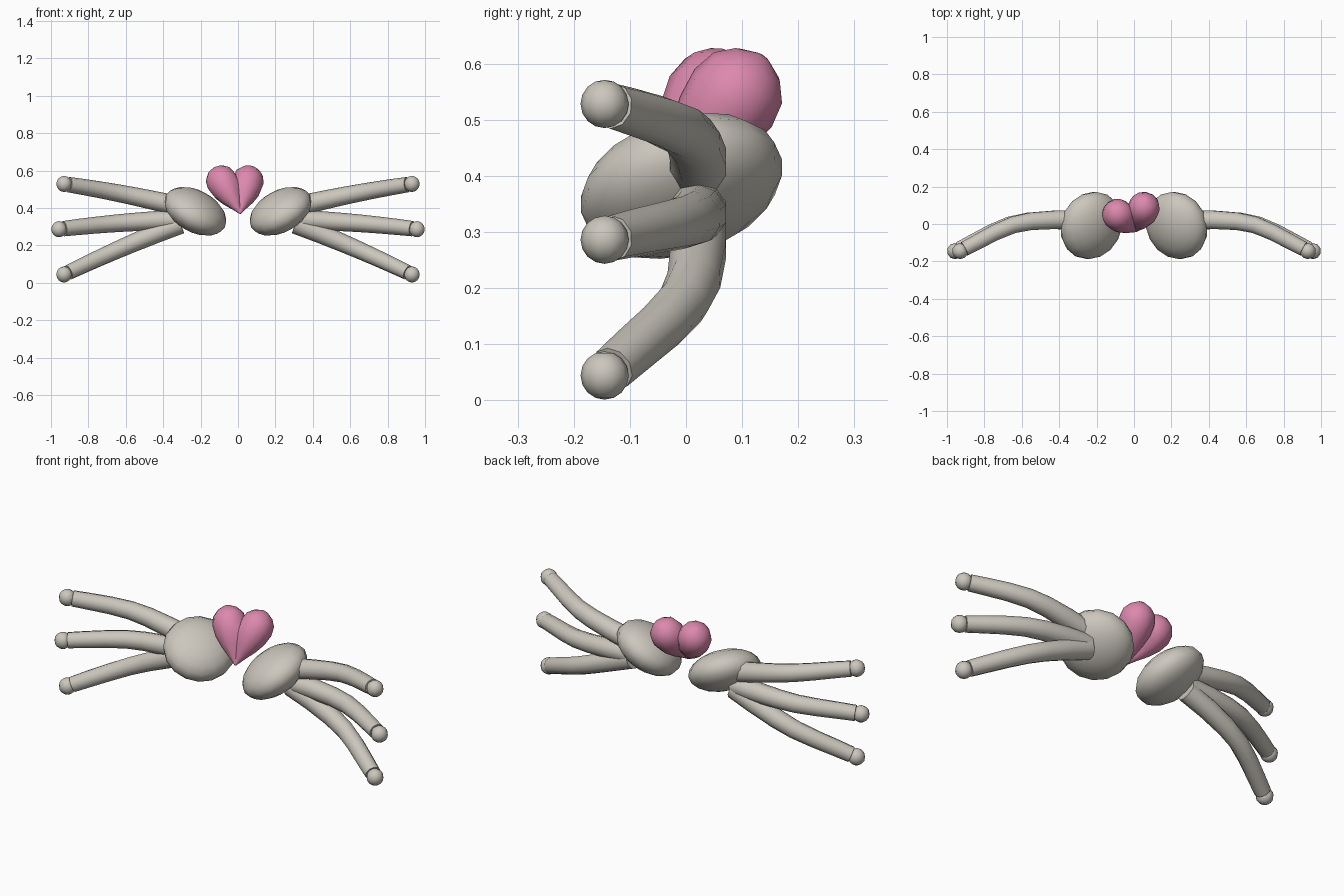
import bpy, bmesh, math
from mathutils import Vector, Matrix

cube = bpy.data.objects.get("Cube")
if cube:
    bpy.data.objects.remove(cube, do_unlink=True)


def material(name, rgb):
    mat = bpy.data.materials.new(name)
    mat.use_nodes = True
    mat.diffuse_color = (*rgb, 1)
    mat.node_tree.nodes["Principled BSDF"].inputs["Base Color"].default_value = (*rgb, 1)
    return mat


GREY = material("warm_grey", (0.60, 0.57, 0.51))
PINK = material("rose_pink", (0.72, 0.25, 0.42))


def finish(name, bm, mat, angle=50):
    bmesh.ops.recalc_face_normals(bm, faces=bm.faces)
    mesh = bpy.data.meshes.new(name)
    bm.to_mesh(mesh)
    bm.free()
    mesh.materials.append(mat)
    obj = bpy.data.objects.new(name, mesh)
    bpy.context.collection.objects.link(obj)
    bpy.ops.object.select_all(action='DESELECT')
    obj.select_set(True)
    bpy.context.view_layer.objects.active = obj
    bpy.ops.object.shade_smooth_by_angle(angle=math.radians(angle))
    return obj


def loft(bm, centres, radii, sides):
    """Closed tube through the centres, one ring per centre."""
    rings = []
    for i, c in enumerate(centres):
        d = centres[min(i + 1, len(centres) - 1)] - centres[max(i - 1, 0)]
        u = d.cross(Vector((0, 0, 1))).normalized()
        if u.length < 0.5:
            u = Vector((0, 1, 0))
        v = u.cross(d).normalized()
        rings.append([bm.verts.new(c + radii[i] * (math.cos(a) * u + math.sin(a) * v))
                      for a in (2 * math.pi * (k + 0.5) / sides for k in range(sides))])
    for r, s in zip(rings, rings[1:]):
        for k in range(sides):
            j = (k + 1) % sides
            bm.faces.new((r[k], r[j], s[j], s[k]))
    bm.faces.new(rings[0])
    bm.faces.new(rings[-1])


# Shared sideways sweep of the whiskers: (fraction of length, y)
SWEEP = [(0, 0.02), (0.2, 0.022), (0.4, 0.014), (0.55, -0.005),
         (0.7, -0.045), (0.85, -0.095), (1, -0.145)]
# Whisker root x, root z, tip x, tip z
WHISKERS = {"upper": (0.30, 0.405, 0.93, 0.528),
            "middle": (0.31, 0.337, 0.957, 0.286),
            "lower": (0.308, 0.315, 0.93, 0.044)}

for side, sx in (("left", 1), ("right", -1)):
    # Cheek pad: a flattened sphere tilted up and out
    bm = bmesh.new()
    bmesh.ops.create_uvsphere(bm, u_segments=16, v_segments=10, radius=1)
    bm.transform(Matrix.Translation((sx * 0.228, -0.008, 0.382))
                 @ Matrix.Rotation(math.radians(-29 * sx), 4, 'Y')
                 @ Matrix.Rotation(math.radians(17), 4, 'X')
                 @ Matrix.Diagonal((0.18, 0.187, 0.102, 1)))
    finish(f"{side}_cheek_pad", bm, GREY)

    for level, (x0, z0, x1, z1) in WHISKERS.items():
        # Tapered whisker, stopping just inside its end ball
        points = [Vector((sx * (x0 + (x1 - x0) * t), y,
                          z0 + (z1 - z0) * t + 0.03 * t * (1 - t))) for t, y in SWEEP]
        points[-1] = points[-1].lerp(points[-2], 0.25)
        bm = bmesh.new()
        loft(bm, points, [0.054 - 0.013 * t for t, y in SWEEP], 10)
        finish(f"{side}_{level}_whisker", bm, GREY)

        # Rounded whisker end
        bm = bmesh.new()
        bmesh.ops.create_uvsphere(bm, u_segments=10, v_segments=8, radius=0.043)
        bm.transform(Matrix.Translation((sx * x1, -0.145, z1)))
        finish(f"{side}_{level}_whisker_tip", bm, GREY)

# Heart nose: an egg tapering to a point, cut at the middle and mirrored
axis = Vector((0.074, 0, 0.212))
PROFILE = [(0, 0.004), (0.2, 0.026), (0.45, 0.056), (0.7, 0.078), (0.95, 0.086),
           (1.15, 0.076), (1.28, 0.05), (1.36, 0.012)]
bm = bmesh.new()
loft(bm, [axis * t for t, r in PROFILE], [r for t, r in PROFILE], 12)
bmesh.ops.bisect_plane(bm, geom=bm.verts[:] + bm.edges[:] + bm.faces[:],
                       plane_co=(0, 0, 0), plane_no=(-1, 0, 0), clear_outer=True)
half = bmesh.ops.duplicate(bm, geom=bm.verts[:] + bm.edges[:] + bm.faces[:])["geom"]
for v in half:
    if isinstance(v, bmesh.types.BMVert):
        v.co.x *= -1
bmesh.ops.remove_doubles(bm, verts=bm.verts, dist=0.0005)
bm.transform(Matrix.Translation((0.012, -0.04, 0.37))
             @ Matrix.Rotation(math.radians(15), 4, 'Z')
             @ Matrix.Rotation(math.radians(-33), 4, 'X'))
finish("heart_nose", bm, PINK, 40)
